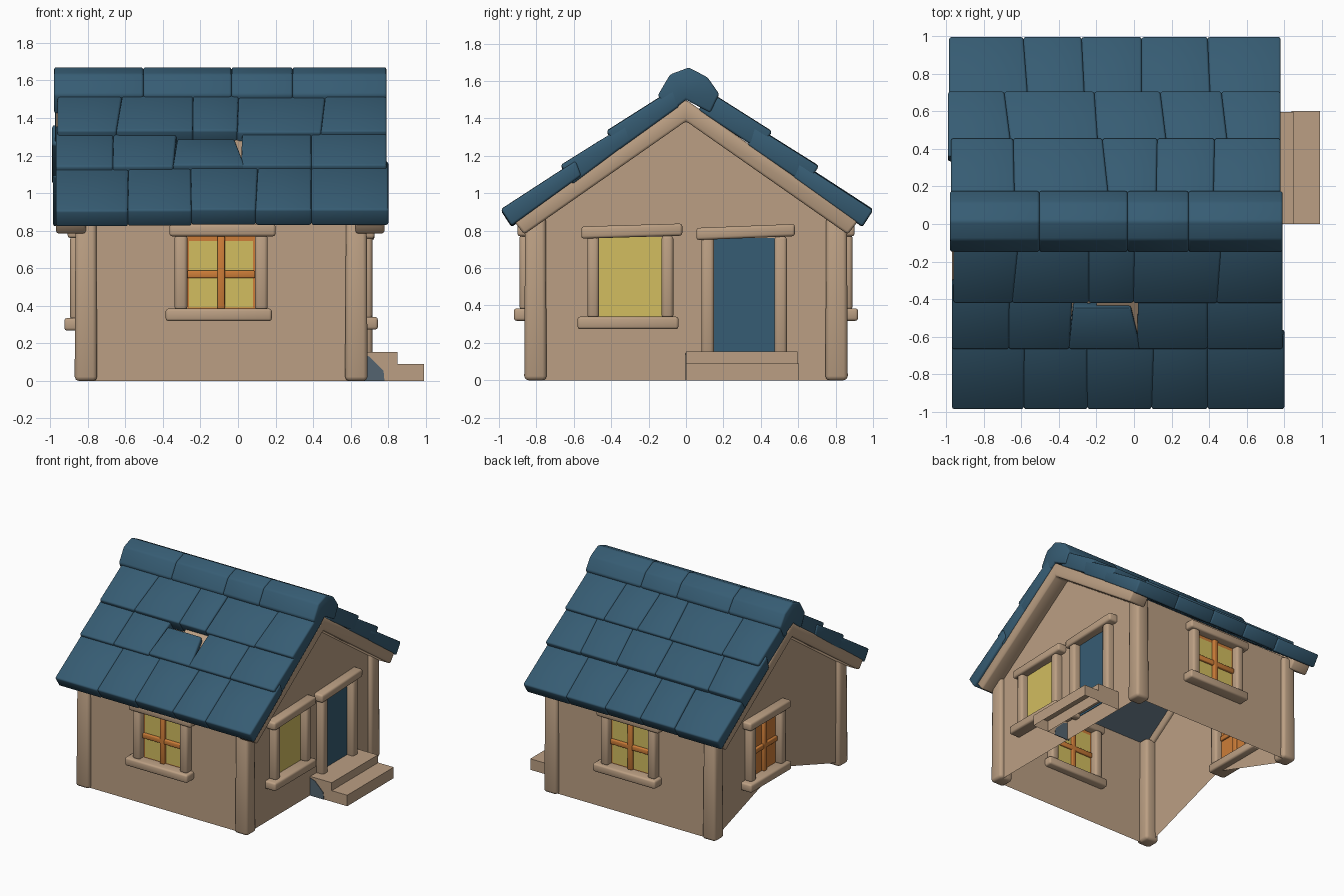
import bpy, bmesh, math, random
from mathutils import Matrix, Vector

if "Cube" in bpy.data.objects:
    bpy.data.objects.remove(bpy.data.objects["Cube"])
random.seed(4)


def material(name, rgb):
    lin = [((c / 255 + 0.055) / 1.055) ** 2.4 for c in rgb]
    m = bpy.data.materials.new(name)
    m.diffuse_color = (*lin, 1)
    m.use_nodes = True
    m.node_tree.nodes["Principled BSDF"].inputs["Base Color"].default_value = m.diffuse_color
    return m


PLASTER = material("beige plaster", (187, 159, 131))
TILE = material("blue tile", (54, 92, 115))
GLASS = material("yellow glass", (210, 189, 96))
WOOD = material("orange wood", (205, 125, 56))
SLATE = material("grey slate", (84, 100, 112))


def finish(name, bm, mat, bevel=0.0, segs=2, matrix=None):
    bmesh.ops.recalc_face_normals(bm, faces=bm.faces)
    if bevel:
        bmesh.ops.bevel(bm, geom=bm.edges[:], offset=bevel, segments=segs,
                        profile=0.5, affect='EDGES')
    if matrix:
        bm.transform(matrix)
    me = bpy.data.meshes.new(name)
    bm.to_mesh(me)
    bm.free()
    me.materials.append(mat)
    ob = bpy.data.objects.new(name, me)
    bpy.context.collection.objects.link(ob)
    if bevel:
        bpy.ops.object.select_all(action='DESELECT')
        ob.select_set(True)
        bpy.context.view_layer.objects.active = ob
        bpy.ops.object.shade_smooth_by_angle(angle=math.radians(50))
    return ob


def add_loft(bm, a, b):
    """Closed solid between two matching loops of points."""
    va, vb = [bm.verts.new(p) for p in a], [bm.verts.new(p) for p in b]
    n = len(va)
    for i in range(n):
        j = (i + 1) % n
        bm.faces.new((va[i], va[j], vb[j], vb[i]))
    bm.faces.new(va[::-1])
    bm.faces.new(vb)


def add_box(bm, x, y, z, tilt=0.0):
    def ring(xv):
        dz = tilt * (xv - sum(x) / 2)
        return [(xv, y[0], z[0] + dz), (xv, y[1], z[0] + dz),
                (xv, y[1], z[1] + dz), (xv, y[0], z[1] + dz)]
    add_loft(bm, ring(x[0]), ring(x[1]))


def box(name, x, y, z, mat, bevel=0.0, matrix=None, tilt=0.0):
    bm = bmesh.new()
    add_box(bm, x, y, z, tilt)
    return finish(name, bm, mat, bevel, 2, matrix)


def prism_x(name, yz, x0, x1, mat, bevel=0.0):
    bm = bmesh.new()
    add_loft(bm, [(x0, *p) for p in yz], [(x1, *p) for p in yz])
    return finish(name, bm, mat, bevel)


def sheet(name, pts):
    bm = bmesh.new()
    bm.faces.new([bm.verts.new(p) for p in pts])
    return finish(name, bm, PLASTER)


# thin walls, open underneath; the left gable bottom is broken away
XL, XR, Y = -0.835, 0.655, 0.83
for side, s in (("front", -1), ("back", 1)):
    sheet(side + "_wall", [(XL, s * Y, 0), (XR, s * Y, 0), (XR, s * Y, 0.88), (XL, s * Y, 0.88)])
top = [(Y, 0.88), (0, 1.46), (-Y, 0.88)]
sheet("left_gable", [(XL, *p) for p in [(-Y, 0), (0, 0.28), (Y, 0)] + top])
sheet("right_gable", [(XR, *p) for p in [(-Y, 0), (Y, 0)] + top])

# roof lining, grey below
lining = prism_x("roof_lining", [(-Y, 0.89), (0, 1.47), (Y, 0.89), (Y, 0.87), (0, 1.45), (-Y, 0.87)],
                 XL, XR, PLASTER)
lining.data.materials.append(SLATE)
for f in lining.data.polygons:
    f.material_index = int(f.normal.z < -0.3)

# corner posts, slightly wider at the foot
for x in (-0.81, 0.63):
    for y in (-0.805, 0.805):
        bm = bmesh.new()
        loop = lambda h, z: [(x + a * h, y + b * h, z) for a, b in ((-1, -1), (1, -1), (1, 1), (-1, 1))]
        add_loft(bm, loop(0.06, 0), loop(0.055, 0.88))
        finish("corner_post", bm, PLASTER, 0.022)

# gable beams under the roof edge
chevron = [(0, 1.5), (0.92, 0.85), (0.865, 0.78), (0, 1.385), (-0.865, 0.78), (-0.92, 0.85)]
prism_x("left_gable_beam", chevron, -0.97, -0.81, PLASTER, 0.014)
prism_x("right_gable_beam", chevron, 0.625, 0.78, PLASTER, 0.014)


# roof tiles: (outer top point, inner top point, thickness) for each course
EAVE = ((1.0, 0.912), (0.60, 1.172), 0.105)
MIDDLE = ((0.71, 1.148), (0.36, 1.367), 0.12)
UPPER = ((0.46, 1.332), (0.10, 1.56), 0.12)


def tile_row(name, course, side, xs, shift=0.0, broken=None):
    (o, i, t) = course
    skew = [0] + [random.uniform(-0.005, 0.025) for _ in xs[2:]] + [0]
    bm = bmesh.new()
    for k in range(len(xs) - 1):
        p, q = Vector(o), Vector(i)
        p.x -= shift
        q.x -= shift
        right, narrow = xs[k + 1], 0
        n = Vector((p.y - q.y, q.x - p.x)).normalized() * t
        if broken == k:     # short tile that leaves a hole
            q = p.lerp(q, 0.64)
            right, narrow = right - 0.012, 0.03
        under = Vector((q.x - 0.03, 1.49 - 0.706 * (q.x - 0.03)))   # rests on the beams
        n = n if n.y < 0 else -n
        lift = Vector((0, random.uniform(-0.006, 0.004)))
        prof = [p + lift, q + lift, under, p + n + lift]

        def ring(x, s):
            return [(x + d * s, side * v.x, v.y) for v, d in zip(prof, (-1, 1, 1, -1))]
        add_loft(bm, ring(xs[k], skew[k]), ring(right + 0.001, skew[k + 1] - narrow))
    finish(name, bm, TILE, 0.012)


tile_row("front_eave_tiles", EAVE, -1, [-0.97, -0.585, -0.25, 0.10, 0.39, 0.80], 0.01)
tile_row("front_middle_tiles", MIDDLE, -1, [-0.97, -0.665, -0.335, 0.02, 0.39, 0.79], 0.04, 2)
tile_row("front_upper_tiles", UPPER, -1, [-0.96, -0.63, -0.24, 0.0, 0.455, 0.79], 0.035)
tile_row("back_eave_tiles", EAVE, 1, [-0.985, -0.575, -0.27, 0.04, 0.40, 0.78])
tile_row("back_middle_tiles", MIDDLE, 1, [-0.99, -0.67, -0.20, 0.16, 0.485, 0.78])
tile_row("back_upper_tiles", UPPER, 1, [-0.975, -0.64, -0.15, 0.12, 0.425, 0.78])

# plaster showing through the hole in the front slope
prism_x("hole_backing", [(-0.64, 1.125), (-0.36, 1.30), (-0.36, 1.25), (-0.64, 1.06)],
        -0.20, 0.05, PLASTER)

# ridge caps
cap = [(-0.15, 1.525), (-0.085, 1.635), (0.015, 1.672), (0.115, 1.62), (0.178, 1.53),
       (0.13, 1.43), (0, 1.5), (-0.1, 1.42)]
ridge_x = [-0.98, -0.505, -0.035, 0.29, 0.79]
for a, b in zip(ridge_x, ridge_x[1:]):
    prism_x("ridge_cap", cap, a, b + 0.001, TILE, 0.012)


# windows and door: local x runs along the wall, local -y points outwards
def wall_matrix(x, y, degrees):
    return Matrix.Translation((x, y, 0)) @ Matrix.Rotation(math.radians(degrees), 4, 'Z')


def opening(name, m, u, z, pane, bars=False, sill=True, tilt=0.0, border=False, w=0.068):
    (u0, u1), (z0, z1) = u, z
    c, h = (u0 + u1) / 2, (z0 + z1) / 2
    if border:
        box(name + "_border", u, (-0.004, 0.004), z, WOOD, matrix=m)
        box(name + "_pane", (u0 + 0.01, u1 - 0.01), (-0.0048, 0.0048),
            (z0 + 0.006, z1 - 0.025), pane, matrix=m)
    else:
        box(name + "_pane", u, (-0.0045, 0.0045), z, pane, matrix=m)
    for a in (u0 - w, u1):
        box(name + "_jamb", (a, a + w), (-0.06, 0.06), (z0 - 0.01, z1 + 0.01), PLASTER, 0.018, m)
    box(name + "_header", (u0 - 0.095, u1 + 0.11), (-0.072, 0.06), (z1, z1 + 0.065),
        PLASTER, 0.014, m, tilt)
    if sill:
        box(name + "_sill", (u0 - 0.115, u1 + 0.09), (-0.09, 0.06), (z0 - 0.067, z0),
            PLASTER, 0.014, m)
    if bars:
        box(name + "_upright_bar", (c - 0.02, c + 0.02), (-0.03, 0.02), z, WOOD, 0.006, m)
        box(name + "_cross_bar", u, (-0.025, 0.02), (h - 0.03, h + 0.01), WOOD, 0.006, m)


opening("front_window", wall_matrix(0, -Y, 0), (-0.27, 0.09), (0.385, 0.77), GLASS, True, border=True)
opening("back_window", wall_matrix(0, Y, 180), (-0.09, 0.27), (0.385, 0.77), GLASS, True, border=True)
opening("left_window", wall_matrix(XL, 0, -90), (-0.36, -0.04), (0.335, 0.76), WOOD, True)
right = wall_matrix(XR, 0, 90)
opening("right_window", right, (-0.465, -0.13), (0.34, 0.765), GLASS, tilt=0.03, w=0.062)
opening("door", right, (0.15, 0.472), (0.14, 0.76), TILE, sill=False, tilt=0.04)

# doorsteps, hollow underneath
for name, x, y, z in (("upper_step", (0.64, 0.85), (0.0, 0.597), (0.0, 0.155)),
                      ("lower_step", (0.84, 0.99), (0.0, 0.603), (0.0, 0.09))):
    bm = bmesh.new()
    add_box(bm, x, y, z)
    bmesh.ops.recalc_face_normals(bm, faces=bm.faces)
    bmesh.ops.delete(bm, geom=[f for f in bm.faces if f.normal.z < -0.9 or f.normal.x < -0.9],
                     context='FACES')
    finish(name, bm, PLASTER)

# grey patch on the side of the steps
bm = bmesh.new()
patch = [(0.64, 0), (0.78, 0), (0.775, 0.055), (0.70, 0.13), (0.64, 0.15)]
add_loft(bm, [(x, -0.004, z) for x, z in patch], [(x, 0.002, z) for x, z in patch])
finish("step_patch", bm, SLATE)
